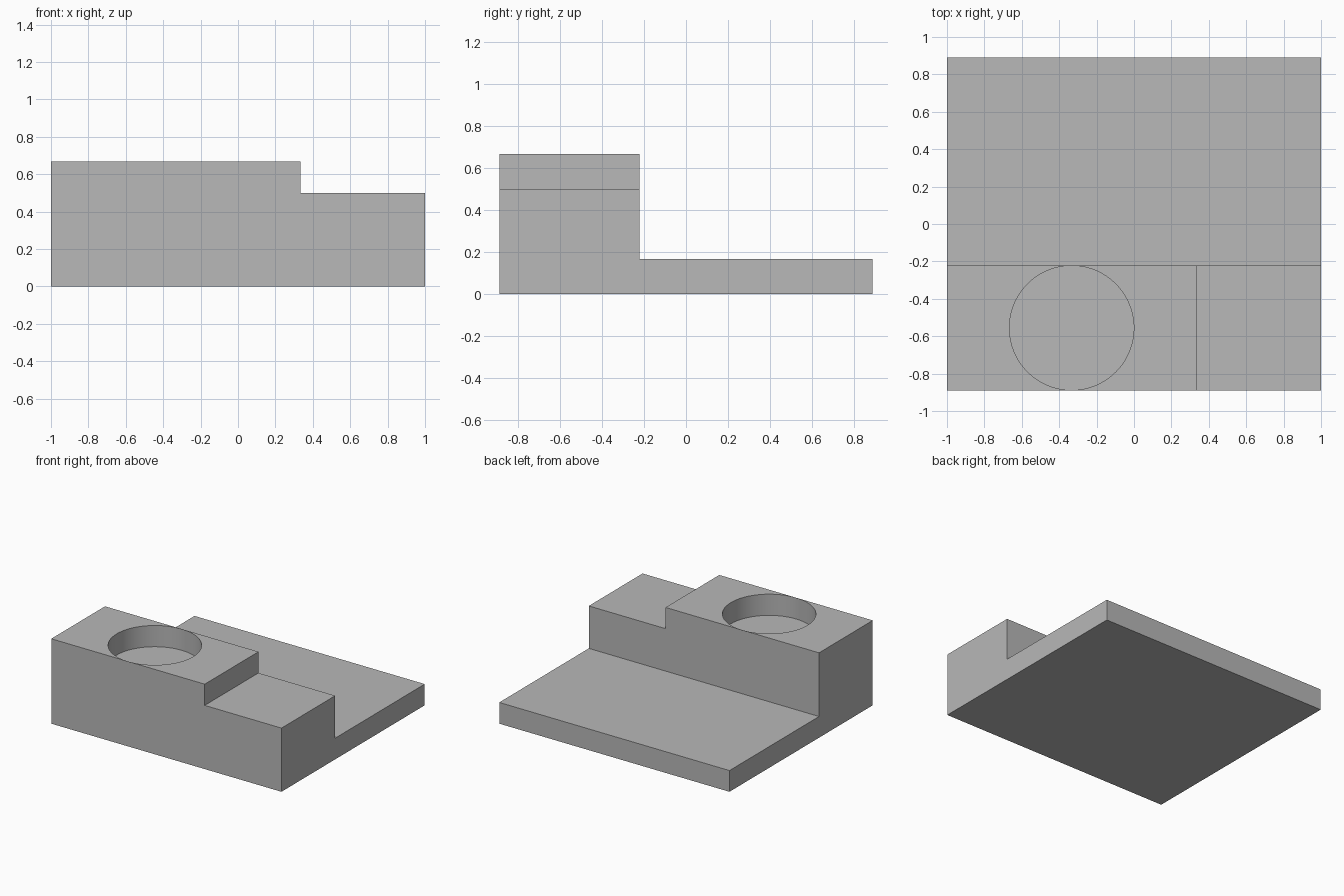
import bpy
import bmesh
from math import radians
from mathutils import Matrix, Vector

cube = bpy.data.objects.get("Cube")
if cube:
    bpy.data.objects.remove(cube)

U = 1 / 9                      # design unit
HALF_X, HALF_Y = 9 * U, 8 * U
BLOCK_BACK = -2 * U            # rear wall of the raised block
PLATE_TOP, STEP_Z, BLOCK_TOP = 1.5 * U, 4.5 * U, 6 * U

grey = bpy.data.materials.new("plain grey")
grey.use_nodes = True
colour = (0.48, 0.48, 0.48, 1)
grey.diffuse_color = colour
grey.node_tree.nodes["Principled BSDF"].inputs["Base Color"].default_value = colour


def make_object(name, bm):
    bmesh.ops.recalc_face_normals(bm, faces=bm.faces)
    mesh = bpy.data.meshes.new(name)
    bm.to_mesh(mesh)
    bm.free()
    mesh.materials.append(grey)
    obj = bpy.data.objects.new(name, mesh)
    bpy.context.collection.objects.link(obj)
    return obj


def cut(target, cutter):
    """Subtract the cutter from the target, then discard it."""
    mod = target.modifiers.new("cut", 'BOOLEAN')
    mod.operation = 'DIFFERENCE'
    mod.solver = 'EXACT'
    mod.object = cutter
    cutter.hide_render = True
    bpy.context.view_layer.objects.active = target
    bpy.ops.object.modifier_apply(modifier=mod.name)
    bpy.data.objects.remove(cutter)


# Stepped body: L-shaped side profile extruded across the width
profile = [(-HALF_Y, 0), (HALF_Y, 0), (HALF_Y, PLATE_TOP),
           (BLOCK_BACK, PLATE_TOP), (BLOCK_BACK, BLOCK_TOP), (-HALF_Y, BLOCK_TOP)]
bm = bmesh.new()
side = bm.faces.new([bm.verts.new((-HALF_X, y, z)) for y, z in profile])
extruded = bmesh.ops.extrude_face_region(bm, geom=[side])["geom"]
bmesh.ops.translate(bm, vec=(2 * HALF_X, 0, 0),
                    verts=[v for v in extruded if isinstance(v, bmesh.types.BMVert)])
body = make_object("stepped_body", bm)

# Lower step at the left end of the block
bm = bmesh.new()
low, high = Vector((3 * U, -1.2, STEP_Z)), Vector((1.2, 0.2, 1))
bmesh.ops.create_cube(bm, size=1, matrix=Matrix.Translation((low + high) / 2)
                      @ Matrix.Diagonal((*(high - low), 1)))
cut(body, make_object("step_cutter", bm))

# Round recess, almost touching the front and rear walls of the block
bm = bmesh.new()
depth = 1 - STEP_Z
bmesh.ops.create_cone(bm, cap_ends=True, segments=128, radius1=0.3325, radius2=0.3325,
                      depth=depth,
                      matrix=Matrix.Translation((-3 * U, -5 * U, STEP_Z + depth / 2)))
cut(body, make_object("recess_cutter", bm))

# Smooth recess wall, crisp edges elsewhere
bpy.ops.object.select_all(action='DESELECT')
body.select_set(True)
bpy.context.view_layer.objects.active = body
bpy.ops.object.shade_smooth_by_angle(angle=radians(30))
